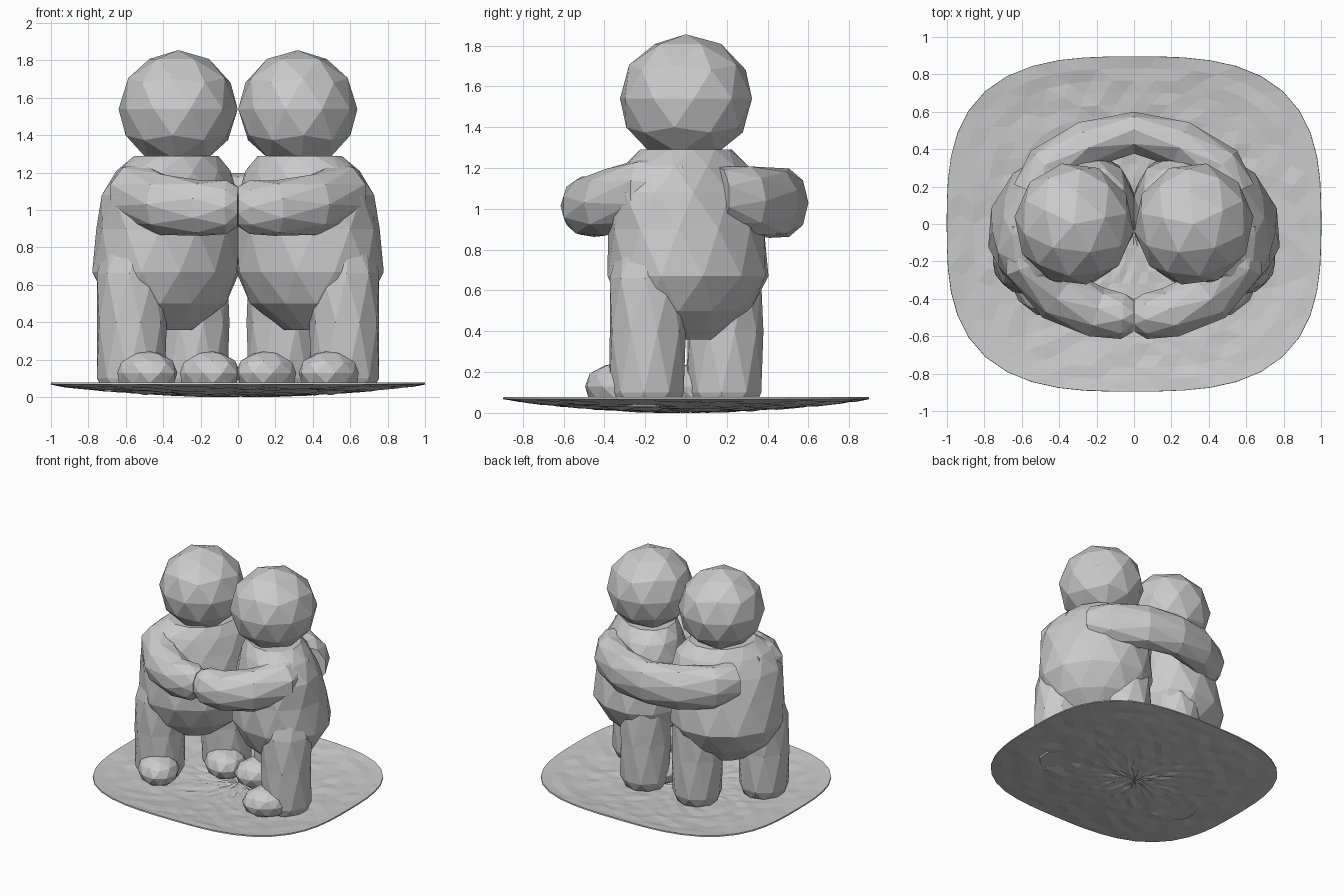
import bpy, bmesh, math, random
from mathutils import Vector, Matrix

if "Cube" in bpy.data.objects:
    bpy.data.objects.remove(bpy.data.objects["Cube"])

random.seed(4)
UP = Vector((0, 0, 1))
SIDE = Vector((1, 1, 0)).normalized()      # left figure: shoulder axis
FRONT = Vector((1, -1, 0)).normalized()    # left figure: facing direction


def finish(name, bm, mirror=False):
    if mirror:
        bmesh.ops.scale(bm, vec=(-1, 1, 1), verts=bm.verts)
    bmesh.ops.recalc_face_normals(bm, faces=bm.faces)
    me = bpy.data.meshes.new(name)
    bm.to_mesh(me)
    bm.free()
    ob = bpy.data.objects.new(name, me)
    bpy.context.collection.objects.link(ob)
    return ob


def loft(name, rings, sides=10, mirror=False):
    """Skin a list of (centre, half axis u, half axis v) elliptical rings."""
    bm = bmesh.new()
    loops = []
    for i, (c, u, v) in enumerate(rings):
        loop = []
        for k in range(sides):
            a = math.tau * (k + 0.5 * (i % 2)) / sides
            loop.append(bm.verts.new(Vector(c) + u * math.cos(a) + v * math.sin(a)))
        loops.append(loop)
    for i in range(len(loops) - 1):
        p, q = loops[i], loops[i + 1]
        for k in range(sides):
            n = (k + 1) % sides
            if i % 2 == 0:
                bm.faces.new((p[k], p[n], q[k]))
                bm.faces.new((p[n], q[n], q[k]))
            else:
                bm.faces.new((p[k], p[n], q[n]))
                bm.faces.new((p[k], q[n], q[k]))
    bm.faces.new(loops[0])
    bm.faces.new(loops[-1])
    return finish(name, bm, mirror)


def tube(name, path, sides=9, mirror=False):
    """Arm along a path of (x, y, z, horizontal radius, vertical radius)."""
    pts = [Vector(p[:3]) for p in path]
    rings = []
    for i, p in enumerate(path):
        t = pts[min(i + 1, len(pts) - 1)] - pts[max(i - 1, 0)]
        rings.append((pts[i], t.cross(UP).normalized() * p[3], UP * p[4]))
    return loft(name, rings, sides, mirror)


def ball(name, centre, scale, turn, mirror, detail=2):
    bm = bmesh.new()
    m = Matrix.LocRotScale(Vector(centre), Matrix.Rotation(turn, 3, 'Z'), Vector(scale))
    bmesh.ops.create_icosphere(bm, subdivisions=detail, radius=1, matrix=m)
    return finish(name, bm, mirror)


# Two mirrored figures, each turned diagonally towards the other
torso = [(-0.38, 0.00, 0.36, 0.16, 0.12), (-0.38, 0.00, 0.50, 0.35, 0.28),
         (-0.385, 0.01, 0.67, 0.43, 0.37), (-0.375, 0.0, 0.90, 0.42, 0.345),
         (-0.365, 0.0, 1.08, 0.42, 0.30), (-0.345, 0.0, 1.21, 0.36, 0.25),
         (-0.33, 0.0, 1.29, 0.25, 0.20)]
leg = [(0.03, 0.15), (0.10, 0.185), (0.40, 0.19), (0.66, 0.19), (0.92, 0.15)]
front_arm = [(-0.53, -0.02, 1.11, 0.15, 0.15), (-0.54, -0.22, 1.08, 0.16, 0.17),
             (-0.40, -0.38, 1.03, 0.15, 0.165), (-0.20, -0.475, 1.01, 0.14, 0.15),
             (-0.06, -0.49, 1.015, 0.125, 0.145), (-0.002, -0.49, 1.02, 0.09, 0.11)]

for tag, mir in (("left", False), ("right", True)):
    loft(tag + "_torso", [((x, y, z), SIDE * a, FRONT * b) for x, y, z, a, b in torso],
         12, mir)
    ball(tag + "_head", (-0.32, 0, 1.54), (0.32, 0.33, 0.315), 0.2, mir)
    # legs and feet
    for pos, x, y in (("front", -0.57, -0.19), ("back", -0.235, 0.19)):
        rings = [((x + (-0.38 - x) * max(0, z - 0.6) * 0.5, y * (1 - max(0, z - 0.6) * 0.5), z),
                  SIDE * r, FRONT * r) for z, r in leg]
        loft(f"{tag}_{pos}_leg", rings, 9, mir)
        ball(f"{tag}_{pos}_foot", (x + 0.075, y - 0.125, 0.13), (0.20, 0.155, 0.12),
             -math.radians(52), mir)
    # arm reaching forward to the joined hands
    tube(tag + "_front_arm", front_arm, 9, mir)

# Rear arms forming one band around both backs
half = [(-0.52, 0.16, 1.06, 0.14, 0.15), (-0.46, 0.30, 1.04, 0.13, 0.17),
        (-0.25, 0.43, 1.03, 0.13, 0.175)]
band = half + [(0, 0.485, 1.03, 0.115, 0.17)] + [(-p[0], *p[1:]) for p in reversed(half)]
tube("rear_arms", band, 9)

# Shallow dished base with a roughened surface
bm = bmesh.new()
N, R = 48, 14
hub = bm.verts.new((0, 0, 0.016))
loops = []
for j in range(1, R + 1):
    f = j / R
    loop = []
    for k in range(N):
        a = math.tau * (k + 0.5 * (j % 2)) / N
        c, s = math.cos(a), math.sin(a)
        d = (abs(c) ** 3 + abs(s) ** 3) ** (-1 / 3)
        jit = 0 if j == R else random.uniform(-0.006, 0.006)
        loop.append(bm.verts.new((c * d * f, 0.895 * s * d * f,
                                  0.014 + 0.063 * f ** 2 + jit)))
    loops.append(loop)
for k in range(N):
    n = (k + 1) % N
    bm.faces.new((hub, loops[0][k], loops[0][n]))
    for j in range(R - 1):
        bm.faces.new((loops[j][k], loops[j + 1][k], loops[j + 1][n], loops[j][n]))
bmesh.ops.triangulate(bm, faces=bm.faces)
base = finish("base", bm)
if base.data.polygons[0].normal.z < 0:
    base.data.flip_normals()
sol = base.modifiers.new("thickness", 'SOLIDIFY')
sol.thickness = 0.01
